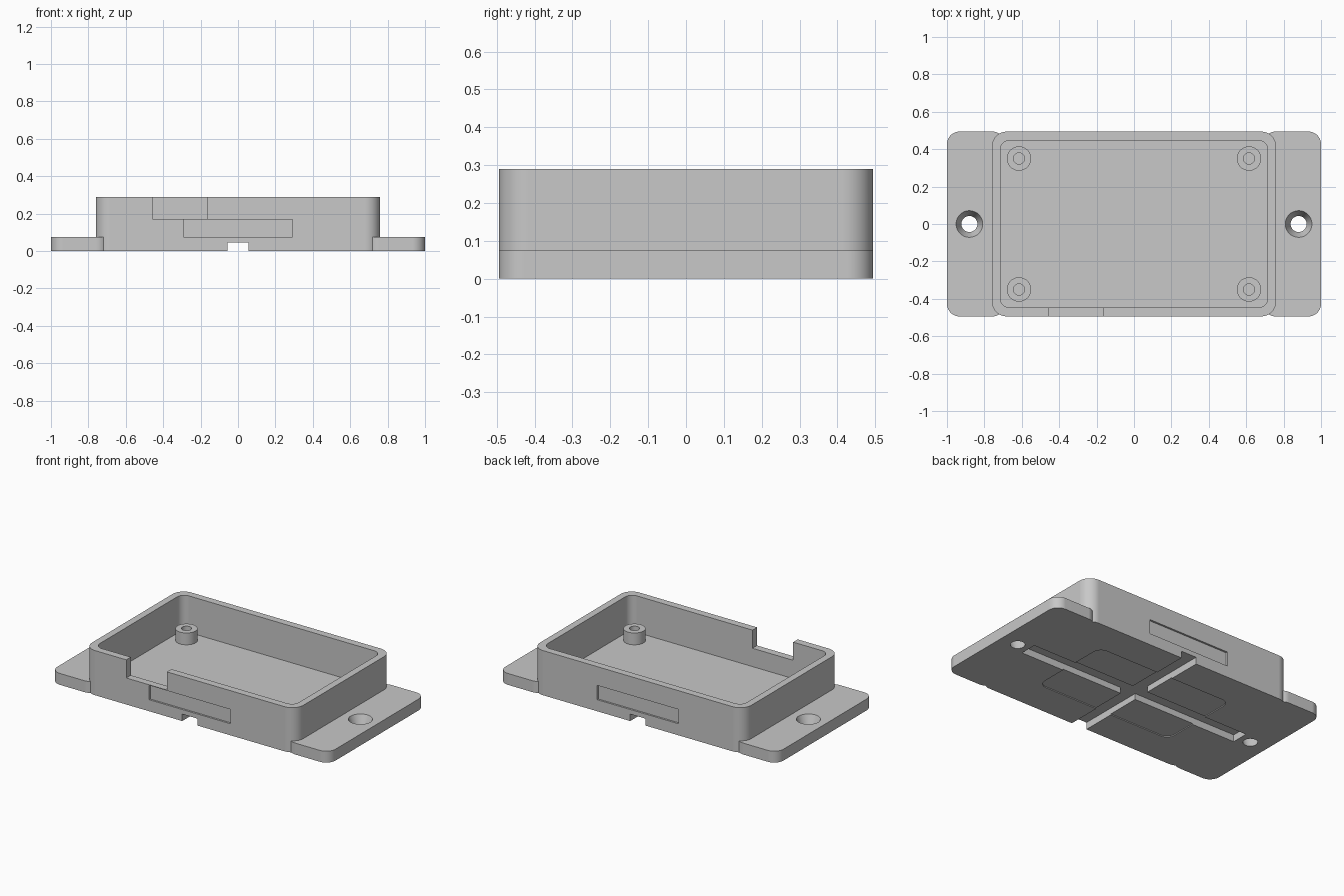
import bpy, bmesh, math
from mathutils import Matrix

cube = bpy.data.objects.get("Cube")
if cube:
    bpy.data.objects.remove(cube, do_unlink=True)

grey = bpy.data.materials.new("plain_grey")
grey.use_nodes = True
COLOUR = (0.58, 0.58, 0.58, 1)
grey.diffuse_color = COLOUR
grey.node_tree.nodes["Principled BSDF"].inputs["Base Color"].default_value = COLOUR


def finish(name, bm):
    """Turn a bmesh into a grey object."""
    bmesh.ops.recalc_face_normals(bm, faces=bm.faces)
    mesh = bpy.data.meshes.new(name)
    bm.to_mesh(mesh)
    bm.free()
    mesh.materials.append(grey)
    obj = bpy.data.objects.new(name, mesh)
    bpy.context.collection.objects.link(obj)
    return obj


def block(name, x0, x1, y0, y1, z0, z1, r=0, steps=10):
    """Upright block with optionally rounded vertical corners."""
    pts = []
    corners = [(x1, y1, -1, -1), (x0, y1, 1, -1), (x0, y0, 1, 1), (x1, y0, -1, 1)]
    for q, (x, y, sx, sy) in enumerate(corners):
        if not r:
            pts.append((x, y))
            continue
        for i in range(steps + 1):
            a = math.pi / 2 * (q + i / steps)
            pts.append((x + sx * r + r * math.cos(a), y + sy * r + r * math.sin(a)))
    bm = bmesh.new()
    base = bm.faces.new([bm.verts.new((x, y, z0)) for x, y in pts])
    top = bmesh.ops.extrude_face_region(bm, geom=[base])["geom"]
    bmesh.ops.translate(bm, vec=(0, 0, z1 - z0),
                        verts=[g for g in top if isinstance(g, bmesh.types.BMVert)])
    return finish(name, bm)


def cone(name, x, y, z0, z1, r0, r1):
    bm = bmesh.new()
    bmesh.ops.create_cone(bm, cap_ends=True, segments=48, radius1=r0, radius2=r1,
                          depth=z1 - z0, matrix=Matrix.Translation((x, y, (z0 + z1) / 2)))
    return finish(name, bm)


def combine(target, tool, operation):
    """Boolean the tool into the target and discard the tool."""
    mod = target.modifiers.new("combine", 'BOOLEAN')
    mod.object, mod.operation, mod.solver = tool, operation, 'EXACT'
    bpy.context.view_layer.objects.active = target
    bpy.ops.object.modifier_apply(modifier=mod.name)
    bpy.data.objects.remove(tool, do_unlink=True)


def smooth(obj):
    bpy.ops.object.select_all(action='DESELECT')
    obj.select_set(True)
    bpy.context.view_layer.objects.active = obj
    bpy.ops.object.shade_smooth_by_angle(angle=math.radians(30))
    obj.modifiers.new("flat_faces", 'WEIGHTED_NORMAL').keep_sharp = True


DEPTH, TAB, FLOOR, TOP = 0.494, 0.074, 0.053, 0.29

# Case body with the two mounting tabs
case = block("case", -0.76, 0.76, -DEPTH, DEPTH, 0, TOP, r=0.08)
for s in (-1, 1):
    x0, x1 = sorted((s * 0.69, s))
    combine(case, block("mounting_tab", x0, x1, -DEPTH, DEPTH, 0, TAB, r=0.067), 'UNION')

cutters = [
    # Open cavity and the notch in the front wall
    block("cavity", -0.715, 0.715, -0.447, 0.447, FLOOR, TOP + 0.1, r=0.05),
    block("notch", -0.457, -0.165, -0.6, -0.4, 0.172, TOP + 0.1),
    # Shallow pocket and crossed channels underneath
    block("base_pocket", -0.49, 0.49, -0.275, 0.275, -0.1, 0.006, r=0.055),
    block("cross_channel", -0.055, 0.055, -0.6, 0.6, -0.1, 0.045),
    block("long_channel", -0.8, 0.8, -0.055, 0.055, -0.1, 0.045),
]
for s in (-1, 1):
    # Label recess on the front and back walls, tapered screw hole in each tab
    y0, y1 = sorted((s * 0.482, s * 0.6))
    cutters.append(block("label_recess", -0.292, 0.292, y0, y1, 0.075, 0.168))
    cutters.append(cone("screw_hole", s * 0.88, 0, -0.037, 0.111, 0.0285, 0.0855))
for cutter in cutters:
    combine(case, cutter, 'DIFFERENCE')
smooth(case)

# Hollow screw posts in the four corners
for sx, side in ((-1, "right"), (1, "left")):
    for sy, end in ((-1, "front"), (1, "back")):
        x, y = sx * 0.615, sy * 0.35
        post = cone(f"post_{end}_{side}", x, y, FLOOR - 0.01, 0.13, 0.065, 0.065)
        combine(post, cone("post_hole", x, y, FLOOR + 0.005, 0.2, 0.03, 0.03), 'DIFFERENCE')
        smooth(post)
